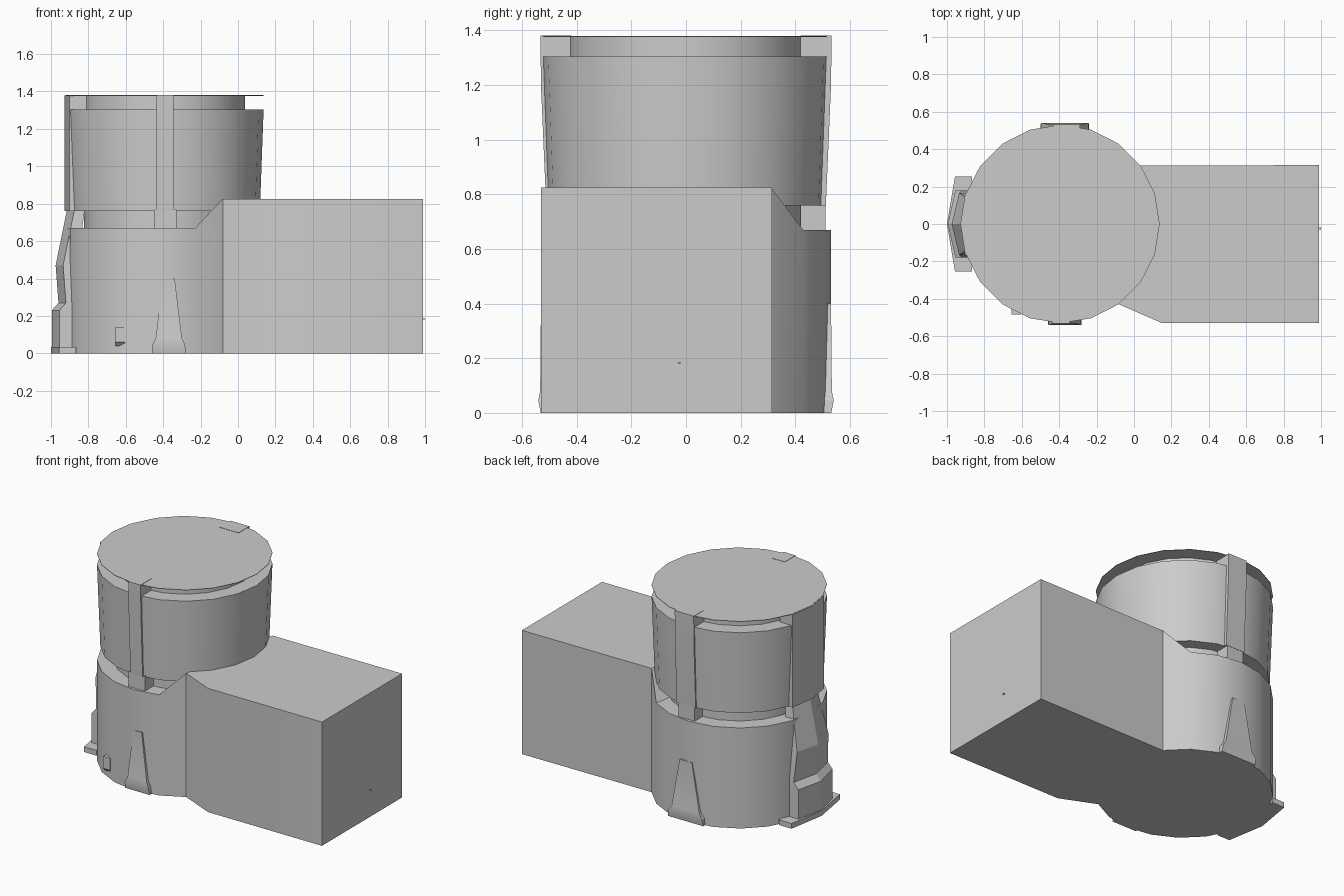
import bpy, bmesh, math

if "Cube" in bpy.data.objects:
    bpy.data.objects.remove(bpy.data.objects["Cube"])

CX, R, N = -0.393, 0.53, 20


def circle(r, z, cx=CX, n=N):
    return [(cx + r * math.cos(2 * math.pi * k / n), r * math.sin(2 * math.pi * k / n), z)
            for k in range(n)]


def finish(name, bm, angle=30):
    bmesh.ops.recalc_face_normals(bm, faces=bm.faces[:])
    mesh = bpy.data.meshes.new(name)
    bm.to_mesh(mesh)
    bm.free()
    ob = bpy.data.objects.new(name, mesh)
    bpy.context.collection.objects.link(ob)
    bpy.ops.object.select_all(action='DESELECT')
    ob.select_set(True)
    bpy.context.view_layer.objects.active = ob
    bpy.ops.object.shade_smooth_by_angle(angle=math.radians(angle))
    return ob


def loft(name, rings, angle=30):
    """Skin a stack of equal-length rings and cap both ends."""
    bm = bmesh.new()
    vs = [[bm.verts.new(p) for p in ring] for ring in rings]
    n = len(vs[0])
    for a, b in zip(vs, vs[1:]):
        for i in range(n):
            j = (i + 1) % n
            bm.faces.new((a[i], a[j], b[j], b[i]))
    bm.faces.new(vs[0][::-1])
    bm.faces.new(vs[-1])
    return finish(name, bm, angle)


def slab(x0, x1, y0, y1, z):
    return [(x0, y0, z), (x1, y0, z), (x1, y1, z), (x0, y1, z)]


def chevron(z, tip, side, half, inner):
    return [(tip, 0, z), (side, -half, z), (inner, -half, z), (inner, half, z), (side, half, z)]


# Lower body: round base merging into the long block, with a ramp between the two levels
LOW, HIGH = 0.67, 0.825
ring = circle(R, 0)
foot = ring[2:18] + [(0.15, -0.53, 0), (0.99, -0.53, 0), (0.99, 0.315, 0)]
bm = bmesh.new()
bot = [bm.verts.new(p) for p in foot]
top = [bm.verts.new((x, y, LOW if 1 <= i <= 14 else HIGH)) for i, (x, y, _) in enumerate(foot)]
for i in range(len(foot)):
    j = (i + 1) % len(foot)
    bm.faces.new((bot[i], bot[j], top[j], top[i]))
bm.faces.new(bot[::-1])
bm.faces.new(top[1:15])
bm.faces.new((top[0], top[1], top[14], top[15]))
bm.faces.new(top[15:] + top[:1])
finish("base_and_block", bm)

# Upper drum with recessed necks below and above, and a thin lid
profile = [(0.43, 0.66), (0.43, 0.76), (0.51, 0.76), (R, 1.305), (0.43, 1.305),
           (0.43, 1.377), (R, 1.377), (R, 1.38)]
loft("upper_drum", [circle(r, z) for r, z in profile])

# Front and back: upper strip, gap strut and tapered foot
for label, s, cx, half, foot_half in (("front", -1, -0.39, 0.045, 0.09),
                                      ("back", 1, -0.36, 0.07, 0.13)):
    loft(label + "_strip", [slab(cx - half, cx + half, s * 0.42, s * y, z)
                            for z, y in ((0.76, 0.512), (1.2, 0.531), (1.382, 0.533))])
    loft(label + "_gap_strut", [slab(cx - 0.06, cx + 0.06, s * 0.42, s * 0.51, z)
                                for z in (0.66, 0.77)])
    loft(label + "_foot", [slab(-0.37 - w * foot_half, -0.37 + w * foot_half, s * 0.45, s * y, z)
                           for z, w, y in ((0, 1, 0.532), (0.045, 0.97, 0.541),
                                           (0.08, 0.78, 0.534), (0.4, 0.35, 0.531))])

# Left side: upper strip, leaning pillar and floor plate
loft("left_strip", [chevron(z, -0.928, -0.902, 0.166, -0.81) for z in (0.76, 1.378)])
loft("left_pillar", [chevron(z, t, t + 0.04, h, i) for z, t, h, i in (
    (0, -0.995, 0.18, -0.86), (0.23, -0.995, 0.18, -0.86), (0.27, -0.96, 0.18, -0.86),
    (0.47, -0.975, 0.165, -0.86), (0.765, -0.915, 0.13, -0.82))], 15)
loft("left_plate", [chevron(z, -1.0, -0.957, 0.255, -0.865) for z in (0, 0.035)])

# Small nub on the base and stud on the block end
loft("base_nub", [slab(-0.655, -0.605, -0.40, y, z)
                  for z, y in ((0.04, -0.465), (0.06, -0.485), (0.14, -0.485))])
loft("end_stud", [slab(0.97, 1.0, -0.03, -0.02, z) for z in (0.18, 0.186)])
